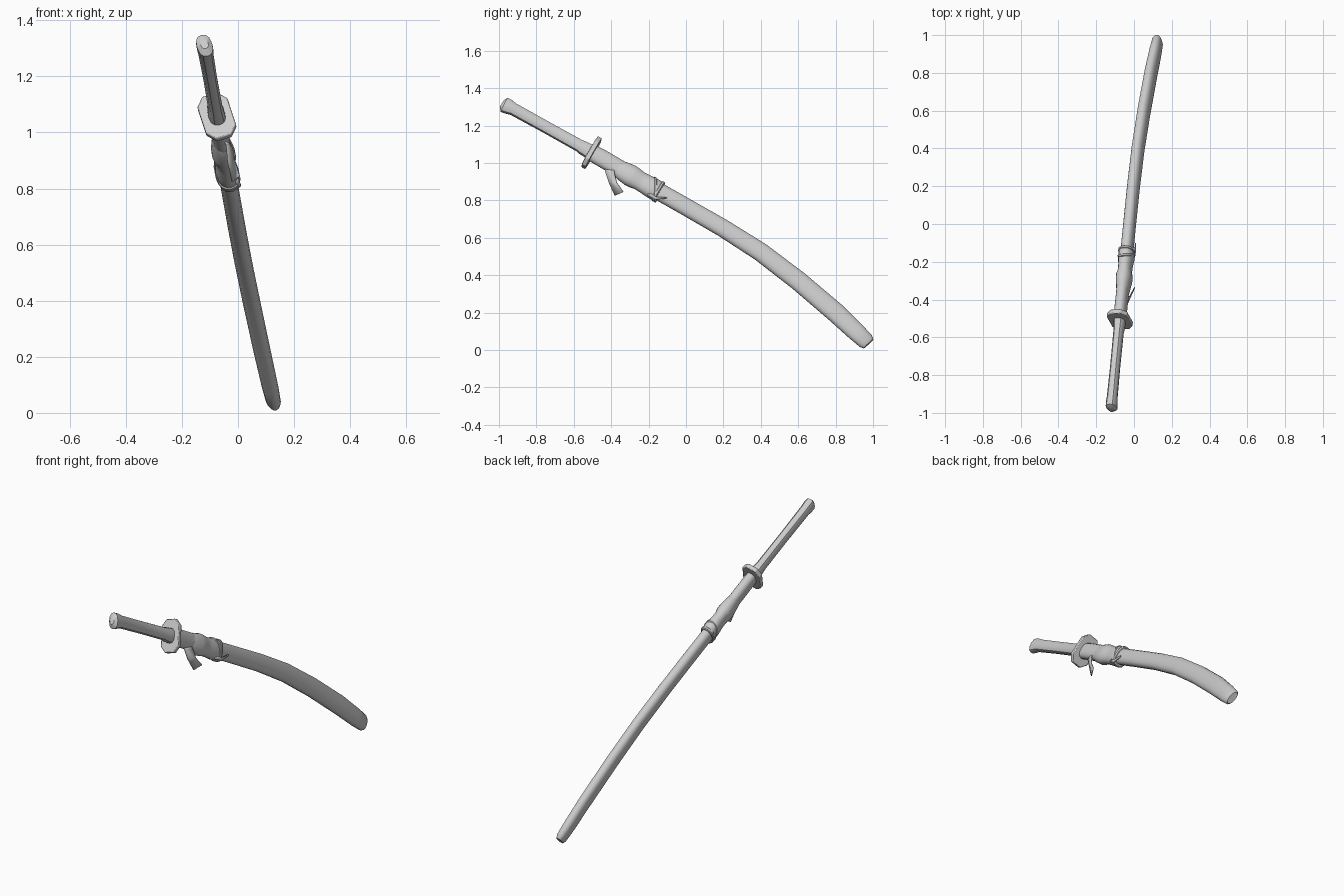
import bpy, bmesh, math
from mathutils import Vector

if "Cube" in bpy.data.objects:
    bpy.data.objects.remove(bpy.data.objects["Cube"])

# the sword lies in one tilted plane; N is its sideways direction
N = Vector((0.958, 0.063, 0.282)).normalized()


def on_plane(y, z):
    return Vector((-0.075 - 0.066 * (y + 0.505) - 0.294 * (z - 1.055), y, z))


def finish(name, bm, bevel=0, angle=35):
    bmesh.ops.recalc_face_normals(bm, faces=bm.faces)
    me = bpy.data.meshes.new(name)
    bm.to_mesh(me)
    bm.free()
    ob = bpy.data.objects.new(name, me)
    bpy.context.collection.objects.link(ob)
    bpy.ops.object.select_all(action='DESELECT')
    ob.select_set(True)
    bpy.context.view_layer.objects.active = ob
    if bevel:
        m = ob.modifiers.new("bevel", 'BEVEL')
        m.width, m.segments = bevel, 2
    bpy.ops.object.shade_smooth_by_angle(angle=math.radians(angle))
    return ob


def oval(n=16, power=0.85):
    pts = []
    for i in range(n):
        a = 2 * math.pi * i / n
        c, s = math.cos(a), math.sin(a)
        pts.append((math.copysign(abs(c) ** power, c), math.copysign(abs(s) ** power, s)))
    return pts


def loft(name, stations, section, tilt=0, angle=35, bevel=0):
    """stations: (y, z, half height, half thickness) along the sword"""
    bm = bmesh.new()
    cs = [on_plane(s[0], s[1]) for s in stations]
    rings = []
    for i, (y, z, h, t) in enumerate(stations):
        tan = (cs[min(i + 1, len(cs) - 1)] - cs[max(i - 1, 0)]).normalized()
        up = N.cross(tan).normalized()
        if up.z < 0:
            up = -up
        rings.append([bm.verts.new(cs[i] + N * (u * t) + up * (v * h) + tan * (v * h * tilt))
                      for u, v in section])
    n = len(section)
    for a, b in zip(rings, rings[1:]):
        for j in range(n):
            k = (j + 1) % n
            bm.faces.new((a[j], a[k], b[k], b[j]))
    bm.faces.new(rings[0])
    bm.faces.new(rings[-1])
    return finish(name, bm, bevel, angle)


def scabbard_z(y):
    return 0.762 - 0.575 * y


# curved scabbard with a rounded end
loft("scabbard", [
    (-0.505, 1.055, 0.046, 0.030), (-0.45, 1.025, 0.048, 0.031), (-0.2, 0.878, 0.048, 0.031),
    (0.0, 0.765, 0.048, 0.031), (0.2, 0.650, 0.049, 0.031), (0.4, 0.523, 0.052, 0.031),
    (0.6, 0.370, 0.054, 0.031), (0.8, 0.200, 0.055, 0.030), (0.908, 0.098, 0.051, 0.029),
    (0.962, 0.047, 0.046, 0.026), (0.976, 0.033, 0.036, 0.018)], oval())

# handle with a flared pommel
loft("handle", [
    (-0.984, 1.317, 0.022, 0.014), (-0.972, 1.310, 0.044, 0.028), (-0.950, 1.301, 0.042, 0.029),
    (-0.922, 1.287, 0.035, 0.027), (-0.75, 1.192, 0.034, 0.025), (-0.57, 1.092, 0.035, 0.026),
    (-0.55, 1.080, 0.039, 0.029), (-0.505, 1.055, 0.042, 0.031)], oval(12))

# elongated eight-sided guard
octagon = [(1, .62), (.5, 1), (-.5, 1), (-1, .62), (-1, -.62), (-.5, -1), (.5, -1), (1, -.62)]
loft("guard", [(-0.516, 1.061, 0.090, 0.056), (-0.494, 1.049, 0.090, 0.056)],
     octagon, bevel=0.004, angle=30)

# cloth wrapped in uneven folds around the scabbard
folds = [(-0.36, .046, .031), (-0.345, .053, .034), (-0.30, .060, .041), (-0.275, .058, .042),
         (-0.25, .053, .035), (-0.22, .054, .036), (-0.18, .058, .041), (-0.15, .057, .040),
         (-0.138, .047, .031)]
loft("cloth_wrap", [(y, scabbard_z(y), h, t) for y, h, t in folds], oval(16, 0.9), angle=50)

# slanted cords tying the wrap
for i, (y, tilt) in enumerate([(-0.148, 0.0), (-0.165, -0.55)]):
    loft("tie_cord_%d" % (i + 1), [(y + d, scabbard_z(y + d), h, h - .018) for d, h in
         [(-.008, .055), (-.004, .061), (.004, .061), (.008, .055)]], oval(), tilt=tilt)


# loose cloth ends hanging from the wrap
def ribbon(name, rows):
    bm = bmesh.new()
    pairs = [[bm.verts.new(a), bm.verts.new(b)] for a, b in rows]
    for (a, b), (c, d) in zip(pairs, pairs[1:]):
        bm.faces.new((a, b, d, c))
    ob = finish(name, bm, angle=40)
    m = ob.modifiers.new("thickness", 'SOLIDIFY')
    m.thickness, m.offset = 0.006, 0


ribbon("hanging_cloth", [
    ((-0.055, -0.435, 0.99), (-0.045, -0.385, 0.985)),
    ((-0.040, -0.432, 0.955), (-0.022, -0.383, 0.945)),
    ((-0.035, -0.412, 0.895), (-0.012, -0.370, 0.895)),
    ((-0.020, -0.380, 0.825), (0.004, -0.335, 0.845))])
ribbon("cord_end", [
    ((-0.005, -0.20, 0.845), (-0.008, -0.205, 0.825)),
    ((0.006, -0.16, 0.818), (0.004, -0.165, 0.803)),
    ((0.008, -0.10, 0.816), (0.008, -0.105, 0.810))])
